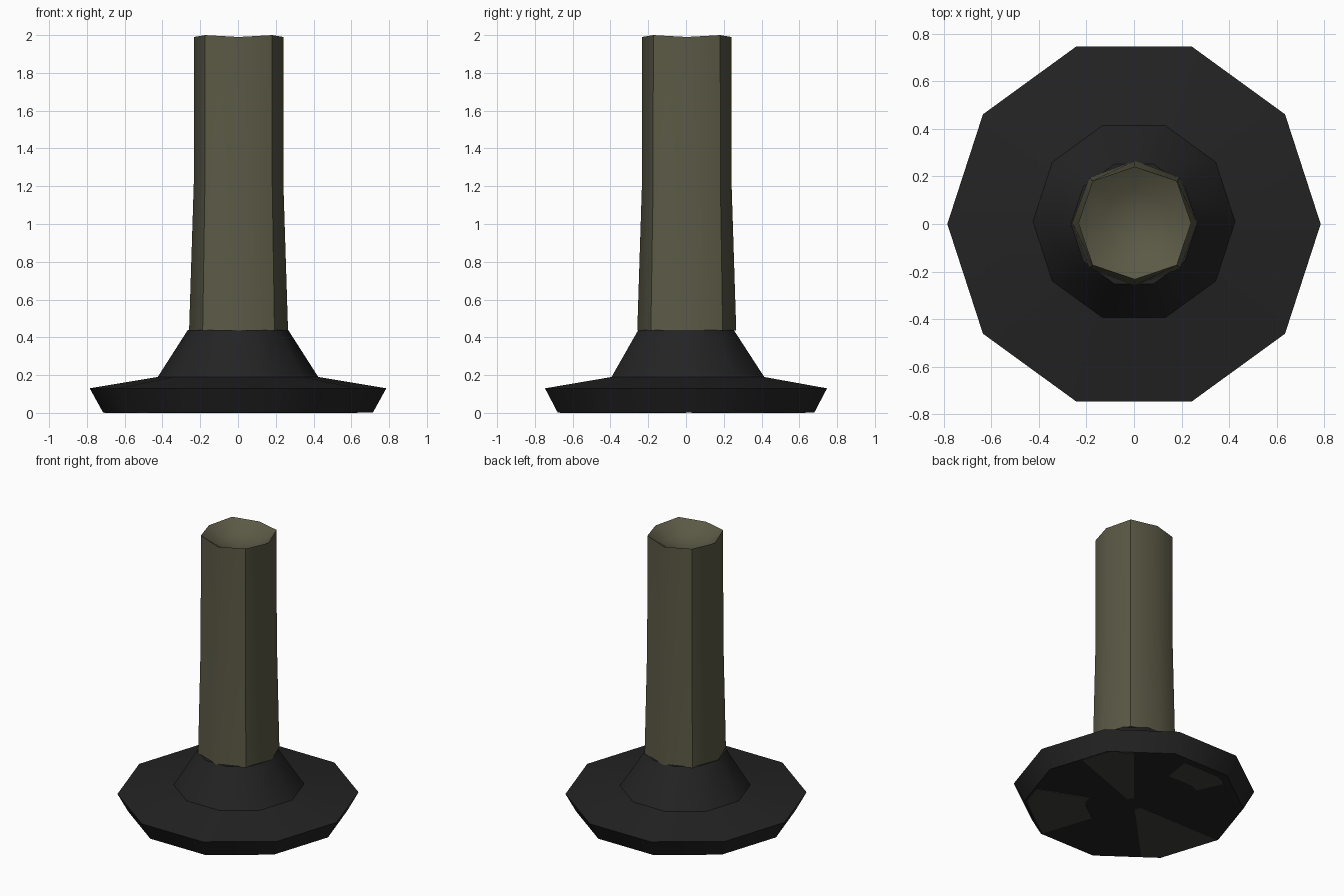
import bpy
import bmesh
import math
from math import radians, cos, sin, pi

cube = bpy.data.objects.get("Cube")
if cube:
    bpy.data.objects.remove(cube, do_unlink=True)


def make_material(name, colour):
    mat = bpy.data.materials.new(name)
    mat.use_nodes = True
    mat.diffuse_color = (*colour, 1)
    mat.node_tree.nodes["Principled BSDF"].inputs["Base Color"].default_value = (*colour, 1)
    return mat


charcoal = make_material("charcoal", (0.017, 0.017, 0.017))
olive = make_material("olive", (0.105, 0.1, 0.06))
worn_grey = make_material("worn grey", (0.05, 0.05, 0.049))


def finish(name, bm, mat, smooth_angle=None):
    bmesh.ops.recalc_face_normals(bm, faces=bm.faces)
    mesh = bpy.data.meshes.new(name)
    bm.to_mesh(mesh)
    bm.free()
    mesh.materials.append(mat)
    obj = bpy.data.objects.new(name, mesh)
    bpy.context.collection.objects.link(obj)
    if smooth_angle:
        bpy.ops.object.select_all(action='DESELECT')
        obj.select_set(True)
        bpy.context.view_layer.objects.active = obj
        bpy.ops.object.shade_smooth_by_angle(angle=radians(smooth_angle))
    return obj


def bridge(bm, lower, upper):
    n = len(lower)
    for i in range(n):
        j = (i + 1) % n
        bm.faces.new((lower[i], lower[j], upper[j], upper[i]))


def add_rings(bm, rings):
    """Join successive rings of points with quads."""
    loops = [[bm.verts.new(p) for p in ring] for ring in rings]
    for lower, upper in zip(loops, loops[1:]):
        bridge(bm, lower, upper)
    return loops


# Ten-sided base: a wide rim that rises into a cone
SIDES = 10
FLOOR = 0.003
FOOT_RADIUS = 0.715


def decagon(radius, z, shift=0):
    return [(radius * cos(2 * pi * i / SIDES),
             radius * sin(2 * pi * i / SIDES) + shift, z) for i in range(SIDES)]


bm = bmesh.new()
loops = add_rings(bm, [decagon(FOOT_RADIUS, FLOOR), decagon(0.785, 0.13),
                       decagon(0.425, 0.19, 0.01), decagon(0.265, 0.44)])
bm.faces.new(loops[0])
bm.faces.new(loops[-1])
finish("base", bm, charcoal, 45)


# Eight-sided column, slightly flared at the foot, with a dished top
def octagon(cardinal, diagonal, z, dip=0.0):
    ring = []
    for i in range(8):
        a = i * pi / 4
        r = diagonal * math.sqrt(2) if i % 2 else cardinal
        ring.append((r * cos(a) + 0.003, r * sin(a) + 0.004, z - (0 if i % 2 else dip)))
    return ring


bm = bmesh.new()
loops = add_rings(bm, [octagon(0.262, 0.19, 0.435), octagon(0.237, 0.178, 1.22),
                       octagon(0.237, 0.177, 2.0, 0.01), octagon(0.14, 0.1, 1.93)])
bm.faces.new(loops[0])
centre = bm.verts.new((0.003, 0.004, 1.9))
for i in range(8):
    bm.faces.new((loops[-1][i], loops[-1][(i + 1) % 8], centre))
column = finish("column", bm, olive, 45)


# Worn patches: thin wedges under the base, kept inside its outline
def foot_limit(angle):
    step = 2 * pi / SIDES
    return FOOT_RADIUS * cos(step / 2) / cos(angle % step - step / 2)


def worn_patch(name, middle, spread, inner, outer):
    steps = 8
    outline = []
    for i in range(steps + 1):
        a = radians(middle - spread + 2 * spread * i / steps)
        outline.append((a, outer * foot_limit(a)))
    for i in range(steps, -1, -1):
        a = radians(middle - spread + 2 * spread * i / steps)
        outline.append((a, inner * foot_limit(a)))
    bm = bmesh.new()
    rings = add_rings(bm, [[(r * cos(a), r * sin(a), z) for a, r in outline]
                           for z in (0.0, FLOOR + 0.001)])
    for ring in rings:
        bm.faces.new(ring)
    finish(name, bm, worn_grey)


worn_patch("worn_patch_front_left", 313, 25, 0.45, 0.98)
worn_patch("worn_patch_right", 203, 23, 0.08, 0.99)
worn_patch("worn_patch_back", 98, 17, 0.64, 0.93)
worn_patch("worn_patch_back_left", 35, 15, 0.12, 0.99)
